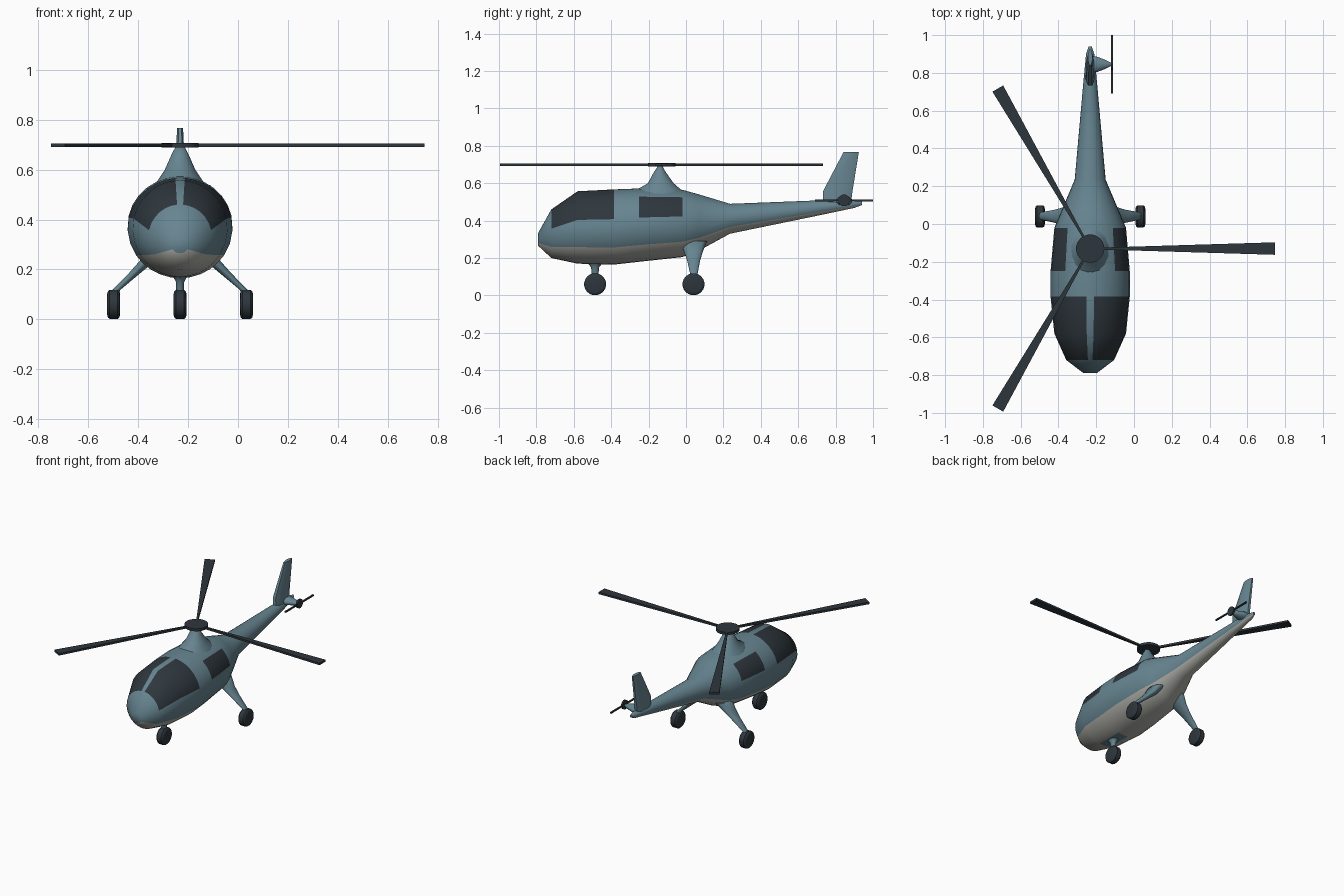
import bpy, bmesh, math
from mathutils import Vector, Matrix

if "Cube" in bpy.data.objects:
    bpy.data.objects.remove(bpy.data.objects["Cube"])

CX = -0.232  # centreline of the airframe


def material(name, rgb):
    m = bpy.data.materials.new(name)
    m.diffuse_color = (*rgb, 1)
    m.use_nodes = True
    m.node_tree.nodes["Principled BSDF"].inputs["Base Color"].default_value = m.diffuse_color
    return m


TEAL = material("slate_teal", (0.135, 0.235, 0.285))
DARK = material("dark_slate", (0.027, 0.037, 0.046))
GREY = material("belly_grey", (0.42, 0.42, 0.39))


def ring(axis, c, a, b, n=16):
    """Ellipse of n points around an axis; a and b follow the other two axes in order."""
    pts = []
    for k in range(n):
        t = 2 * math.pi * (k + 0.5) / n
        u, v = a * math.cos(t), b * math.sin(t)
        off = {"x": (0, u, v), "y": (u, 0, v), "z": (u, v, 0)}[axis]
        pts.append(Vector(c) + Vector(off))
    return pts


def loft(name, rings, mats, rule=None, angle=40):
    """Skin a row of rings, close both ends and shade by angle."""
    bm = bmesh.new()
    rows = [[bm.verts.new(p) for p in r] for r in rings]
    n = len(rows[0])
    for i in range(len(rows) - 1):
        for j in range(n):
            k = (j + 1) % n
            f = bm.faces.new((rows[i][j], rows[i][k], rows[i + 1][k], rows[i + 1][j]))
            if rule:
                f.material_index = rule(i, j)
    bm.faces.new(rows[0])
    bm.faces.new(rows[-1])
    bmesh.ops.recalc_face_normals(bm, faces=bm.faces[:])
    me = bpy.data.meshes.new(name)
    bm.to_mesh(me)
    bm.free()
    for m in mats:
        me.materials.append(m)
    ob = bpy.data.objects.new(name, me)
    bpy.context.collection.objects.link(ob)
    bpy.ops.object.select_all(action="DESELECT")
    ob.select_set(True)
    bpy.context.view_layer.objects.active = ob
    bpy.ops.object.shade_smooth_by_angle(angle=math.radians(angle))
    return ob


# Fuselage: y, top, bottom, half width; windows and belly are face bands
stations = [
    (-0.79, 0.335, 0.265, 0.035), (-0.72, 0.46, 0.20, 0.127),
    (-0.58, 0.557, 0.17, 0.19), (-0.385, 0.567, 0.165, 0.21),
    (-0.25, 0.572, 0.18, 0.21), (-0.02, 0.565, 0.205, 0.19),
    (0.07, 0.54, 0.24, 0.152), (0.235, 0.49, 0.33, 0.082),
    (0.73, 0.509, 0.432, 0.038), (0.90, 0.509, 0.468, 0.022),
    (0.94, 0.503, 0.483, 0.008)]
half = [-90, -79, -67, -56, -45, -33, -18, -3, 12, 25, 38, 51, 63, 74, 84.5, 90]
angles = half + [180 - a for a in reversed(half[1:-1])]


def body_colour(i, j):
    a, b = angles[j], angles[(j + 1) % len(angles)]
    b = b if b > a else b + 360
    e = math.degrees(math.asin(math.sin(math.radians((a + b) / 2))))
    if i in (1, 2) and 12 < e < 84.5:      # windscreen panes
        return 1
    if i == 4 and 12 < e < 51:             # cabin windows
        return 1
    if e < -33 and not (i == 2 and e < -79):
        return 2
    return 0


body = []
for y, top, bot, w in stations:
    zc, h = (top + bot) / 2, (top - bot) / 2
    body.append([Vector((CX + w * math.cos(math.radians(a)), y,
                         zc + h * math.sin(math.radians(a)))) for a in angles])
loft("fuselage", body, [TEAL, DARK, GREY], body_colour, 60)

# Rotor pylon: z, front y, back y, half width
pylon = [(0.50, -0.33, 0.04, 0.13), (0.566, -0.265, -0.025, 0.085),
         (0.60, -0.205, -0.065, 0.062), (0.66, -0.172, -0.108, 0.035),
         (0.692, -0.15, -0.126, 0.018)]
loft("rotor_pylon", [ring("z", (CX, (a + b) / 2, z), w, (b - a) / 2)
                     for z, a, b, w in pylon], [TEAL], angle=60)

# Main rotor hub and three tapered blades
HUB = Vector((CX, -0.13, 0.698))
loft("main_rotor_hub", [ring("z", HUB + Vector((0, 0, dz)), 0.075, 0.075, 20)
                        for dz in (-0.009, 0.009)], [DARK])
for k in range(3):
    turn = Matrix.Rotation(k * 2 * math.pi / 3, 4, "Z")
    rows = []
    for r, w in ((0.05, 0.006), (0.12, 0.007), (0.978, 0.033)):
        rows.append([HUB + turn @ Vector((r, s * w, t * 0.007))
                     for s, t in ((-1, -1), (1, -1), (1, 1), (-1, 1))])
    loft("main_rotor_blade", rows, [DARK], angle=30)

# Tail fin: z, leading y, trailing y, half thickness
fin = [(0.48, 0.735, 0.88, 0.024), (0.556, 0.732, 0.89, 0.022), (0.766, 0.842, 0.924, 0.012)]
loft("tail_fin", [[Vector((CX + sx * t, y, z)) for sx, y in
                   ((-0.5, a), (0.5, a), (1, a + 0.03), (1, b - 0.03),
                    (0.4, b), (-0.4, b), (-1, b - 0.03), (-1, a + 0.03))]
                  for z, a, b, t in fin], [TEAL], angle=35)

# Tail rotor: strut, hub and a two-ended blade
strut = [(-0.232, 0.045, 0.028), (-0.195, 0.042, 0.025), (-0.15, 0.024, 0.018), (-0.118, 0.007, 0.007)]
loft("tail_rotor_strut", [ring("x", (x, 0.845, 0.505), a, b, 12) for x, a, b in strut], [TEAL])
loft("tail_rotor_hub", [ring("x", (x, 0.845, 0.508), 0.032, 0.032, 12)
                        for x in (-0.122, -0.110)], [DARK])
loft("tail_rotor_blade", [[Vector((-0.116 + s * 0.005, y, 0.508 + t * w))
                           for s, t in ((-1, -1), (1, -1), (1, 1), (-1, 1))]
                          for y, w in ((0.69, 0.005), (0.845, 0.004), (1.0, 0.005))], [DARK], angle=30)


# Landing gear
def wheel(name, x, y):
    prof = [(-0.026, 0.042), (-0.023, 0.053), (-0.016, 0.059),
            (0.016, 0.059), (0.023, 0.053), (0.026, 0.042)]
    loft(name, [ring("x", (x + dx, y, 0.06), r, r, 20) for dx, r in prof], [DARK])


wheel("nose_wheel", CX, -0.486)
nose_leg = [(0.185, 0.04, 0.06), (0.166, 0.026, 0.035), (0.15, 0.017, 0.022), (0.09, 0.015, 0.017)]
loft("nose_leg", [ring("z", (CX, -0.486, z), a, b, 12) for z, a, b in nose_leg], [TEAL])

# Main legs: side offset, y, z, half width in x, half length in y
main_leg = [(0.085, 0.04, 0.29, 0.045, 0.075), (0.13, 0.04, 0.235, 0.032, 0.052),
            (0.18, 0.041, 0.187, 0.024, 0.036), (0.255, 0.042, 0.118, 0.016, 0.021),
            (0.266, 0.042, 0.08, 0.014, 0.018)]
for side, label in ((-1, "left"), (1, "right")):
    loft(label + "_main_leg", [ring("z", (CX + side * o, y, z), a, b, 12)
                               for o, y, z, a, b in main_leg], [TEAL], angle=60)
    wheel(label + "_main_wheel", CX + side * 0.266, 0.04)
